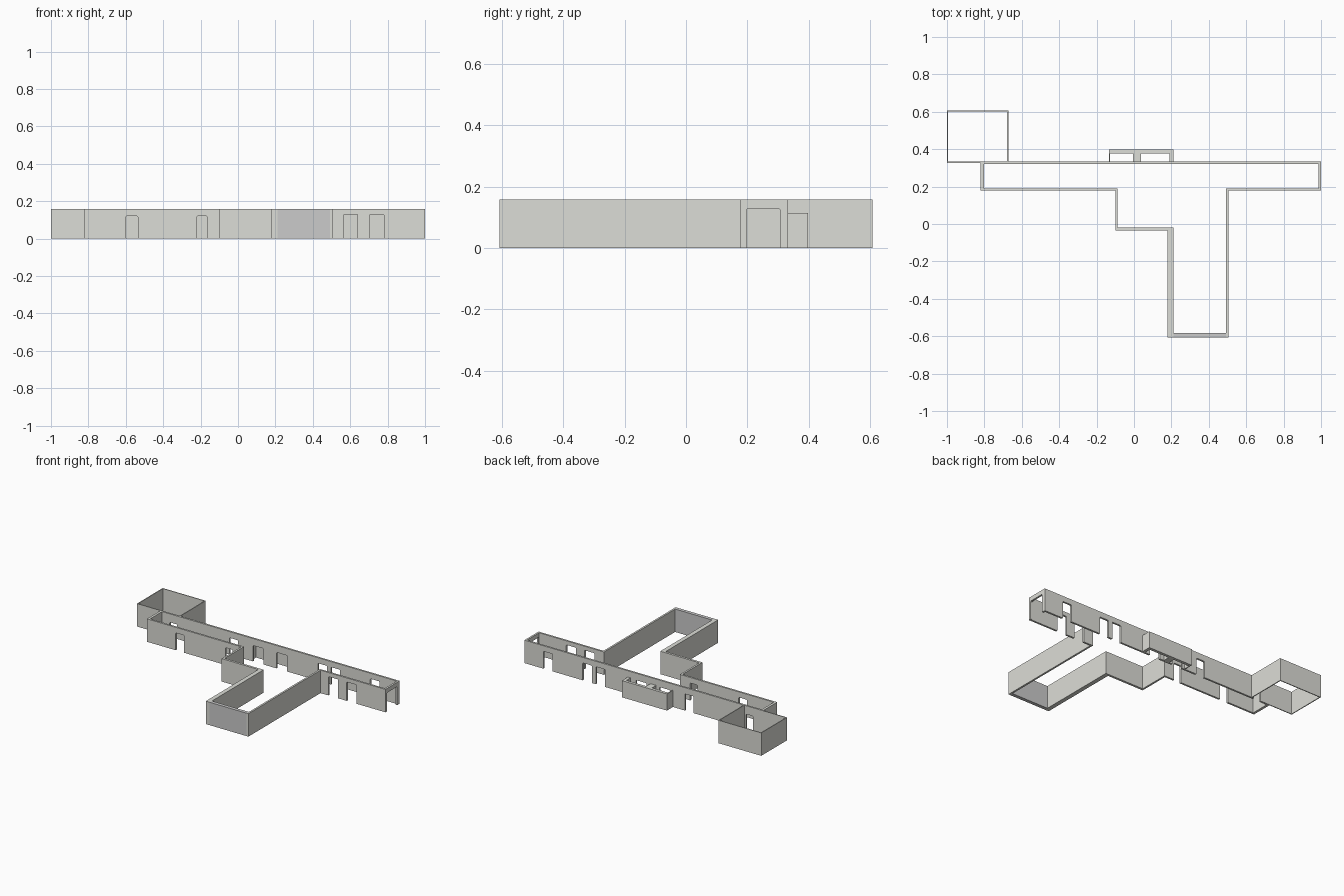
import bpy, bmesh

if "Cube" in bpy.data.objects:
    bpy.data.objects.remove(bpy.data.objects["Cube"])

H = 0.158    # wall height
LOW = 0.115  # alcove wall height
T = 0.013    # usual wall thickness

plaster = bpy.data.materials.new("pale_plaster")
plaster.diffuse_color = (0.72, 0.725, 0.68, 1)
plaster.use_nodes = True
plaster.node_tree.nodes["Principled BSDF"].inputs["Base Color"].default_value = plaster.diffuse_color


def wall(name, axis, start, end, near, far, doors=(), height=H, mat=plaster):
    """Wall along 'x' or 'y'; near/far bound its thickness.
    doors holds (from, to, head height) cut up from the floor."""
    c = 0.004  # cut corners of the door heads
    prof = [(start, 0)]
    for a, b, h in sorted(doors):
        prof += [(a, 0), (a, h - c), (a + c, h), (b - c, h), (b, h - c), (b, 0)]
    prof += [(end, 0), (end, height), (start, height)]
    bm = bmesh.new()

    def place(s, z):
        return (s, near, z) if axis == 'x' else (near, s, z)

    face = bm.faces.new([bm.verts.new(place(s, z)) for s, z in prof])
    res = bmesh.ops.extrude_face_region(bm, geom=[face])
    d = far - near
    vec = (0, d, 0) if axis == 'x' else (d, 0, 0)
    bmesh.ops.translate(bm, vec=vec,
                        verts=[g for g in res["geom"] if isinstance(g, bmesh.types.BMVert)])
    bmesh.ops.recalc_face_normals(bm, faces=bm.faces)
    me = bpy.data.meshes.new(name)
    bm.to_mesh(me)
    bm.free()
    if mat:
        me.materials.append(mat)
    ob = bpy.data.objects.new(name, me)
    bpy.context.collection.objects.link(ob)
    return ob


# Long corridor
wall("corridor_north_wall", 'x', -0.82, 1.0, 0.32, 0.333, [
    (-0.745, -0.69, 0.1), (-0.29, -0.225, 0.115),
    (-0.11, -0.03, 0.11), (0.07, 0.15, 0.11),
    (0.385, 0.455, 0.12), (0.485, 0.555, 0.12), (0.785, 0.855, 0.12)])
wall("corridor_south_wall_west", 'x', -0.82, -0.1 + T, 0.178, 0.178 + T,
     [(-0.6, -0.535, 0.12), (-0.22, -0.165, 0.12)])
wall("corridor_south_wall_east", 'x', 0.505 - T, 1.0, 0.178, 0.178 + T,
     [(0.565, 0.64, 0.13), (0.705, 0.78, 0.13)])
wall("corridor_west_wall", 'y', 0.178 + T, 0.32, -0.82, -0.803)
wall("corridor_east_wall", 'y', 0.178 + T, 0.32, 1.0 - T, 1.0, [(0.197, 0.307, 0.128)])

# Stepped hall running to the front; its front wall is plain grey
wall("hall_upper_west_wall", 'y', -0.02, 0.178, -0.1, -0.1 + T)
wall("hall_step_wall", 'x', -0.1, 0.21, -0.036, -0.02)
wall("hall_lower_west_wall", 'y', -0.608, -0.036, 0.18, 0.21)
wall("hall_front_wall", 'x', 0.21, 0.505 - T, -0.608, -0.584, mat=None)
wall("hall_east_wall", 'y', -0.608, 0.178, 0.505 - T, 0.505)

# Thin-walled corner room
R = 0.006
wall("room_west_wall", 'y', 0.327, 0.608, -1.0, -1.0 + R)
wall("room_east_wall", 'y', 0.333, 0.608, -0.672 - R, -0.672)
wall("room_back_wall", 'x', -1.0 + R, -0.672 - R, 0.608 - R, 0.608)
wall("room_front_wall", 'x', -1.0 + R, -0.82, 0.327, 0.333)

# Low double alcove behind the corridor
wall("alcove_back_wall", 'x', -0.133, 0.21, 0.378, 0.398, height=LOW)
for name, a, b in (("alcove_west_wall", -0.133, -0.127),
                   ("alcove_divider", -0.005, 0.038),
                   ("alcove_east_wall", 0.19, 0.21)):
    wall(name, 'y', 0.333, 0.378, a, b, height=LOW)
